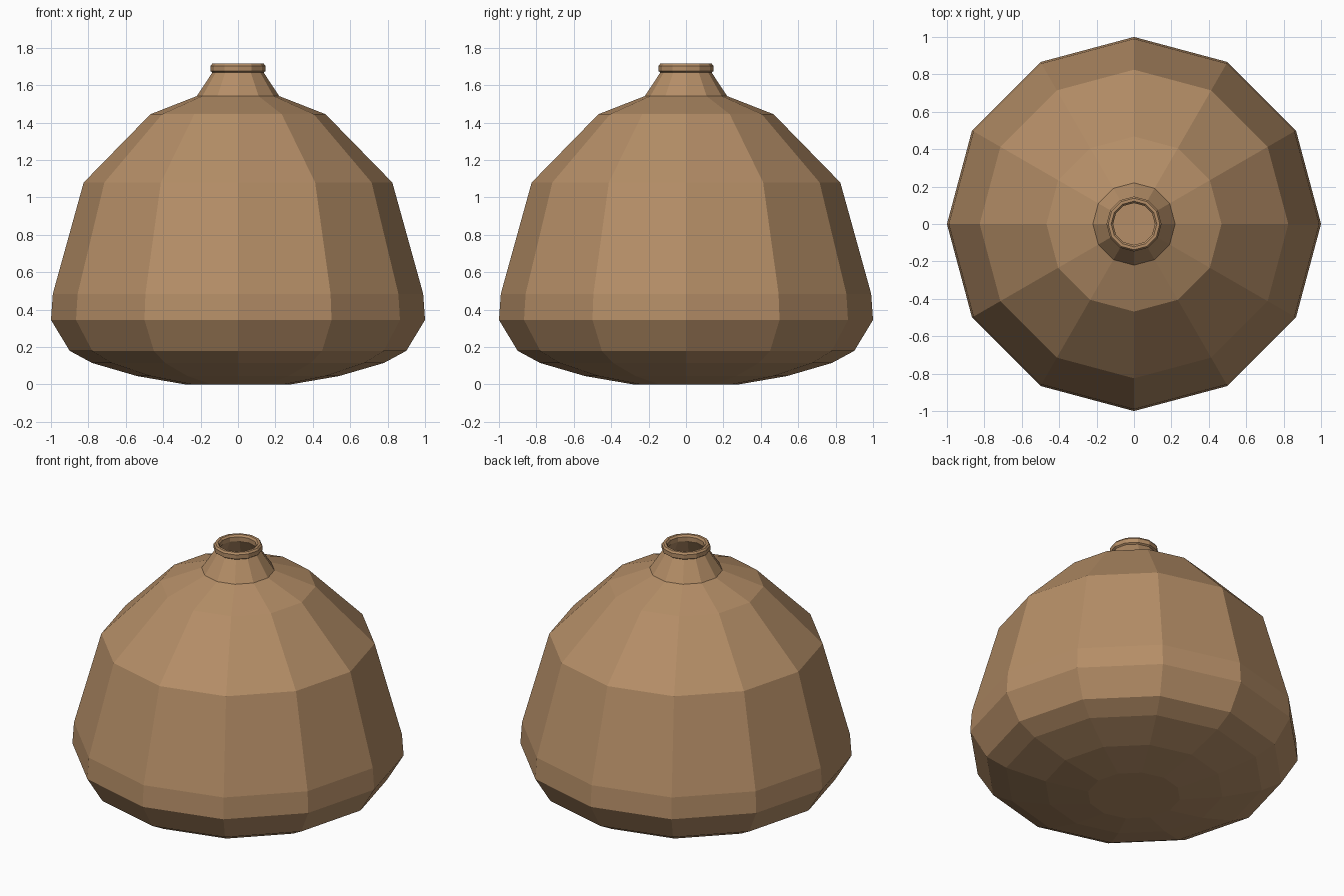
import bpy, bmesh, math

if "Cube" in bpy.data.objects:
    bpy.data.objects.remove(bpy.data.objects["Cube"])

SIDES = 12

clay = bpy.data.materials.new("brown clay")
clay.diffuse_color = (0.46, 0.27, 0.135, 1)
clay.use_nodes = True
clay.node_tree.nodes["Principled BSDF"].inputs["Base Color"].default_value = clay.diffuse_color


def lathe(name, profile, cap_bottom=False):
    """Revolve a (radius, height) profile around z with flat facets."""
    bm = bmesh.new()
    rings = []
    for r, z in profile:
        rings.append([bm.verts.new((r * math.cos(2 * math.pi * i / SIDES),
                                    r * math.sin(2 * math.pi * i / SIDES), z))
                      for i in range(SIDES)])
    for a, b in zip(rings, rings[1:]):
        for i in range(SIDES):
            j = (i + 1) % SIDES
            bm.faces.new((a[i], a[j], b[j], b[i]))
    if cap_bottom:
        bm.faces.new(rings[0][::-1])
    mesh = bpy.data.meshes.new(name)
    bm.to_mesh(mesh)
    bm.free()
    mesh.materials.append(clay)
    obj = bpy.data.objects.new(name, mesh)
    bpy.context.collection.objects.link(obj)
    return obj


# Rounded pot body, from the flat foot up to the shoulder
lathe("pot_body", [
    (0.28, 0.0), (0.54, 0.045), (0.78, 0.115), (0.90, 0.18), (1.0, 0.345),
    (0.99, 0.485), (0.825, 1.08), (0.468, 1.445), (0.22, 1.542)], True)

# Tapered neck, rolled lip and the inside of the opening
lathe("pot_neck", [
    (0.22, 1.542), (0.137, 1.668), (0.147, 1.675), (0.147, 1.703),
    (0.138, 1.715), (0.122, 1.715), (0.112, 1.703), (0.112, 1.675),
    (0.122, 1.66), (0.195, 1.542)])
